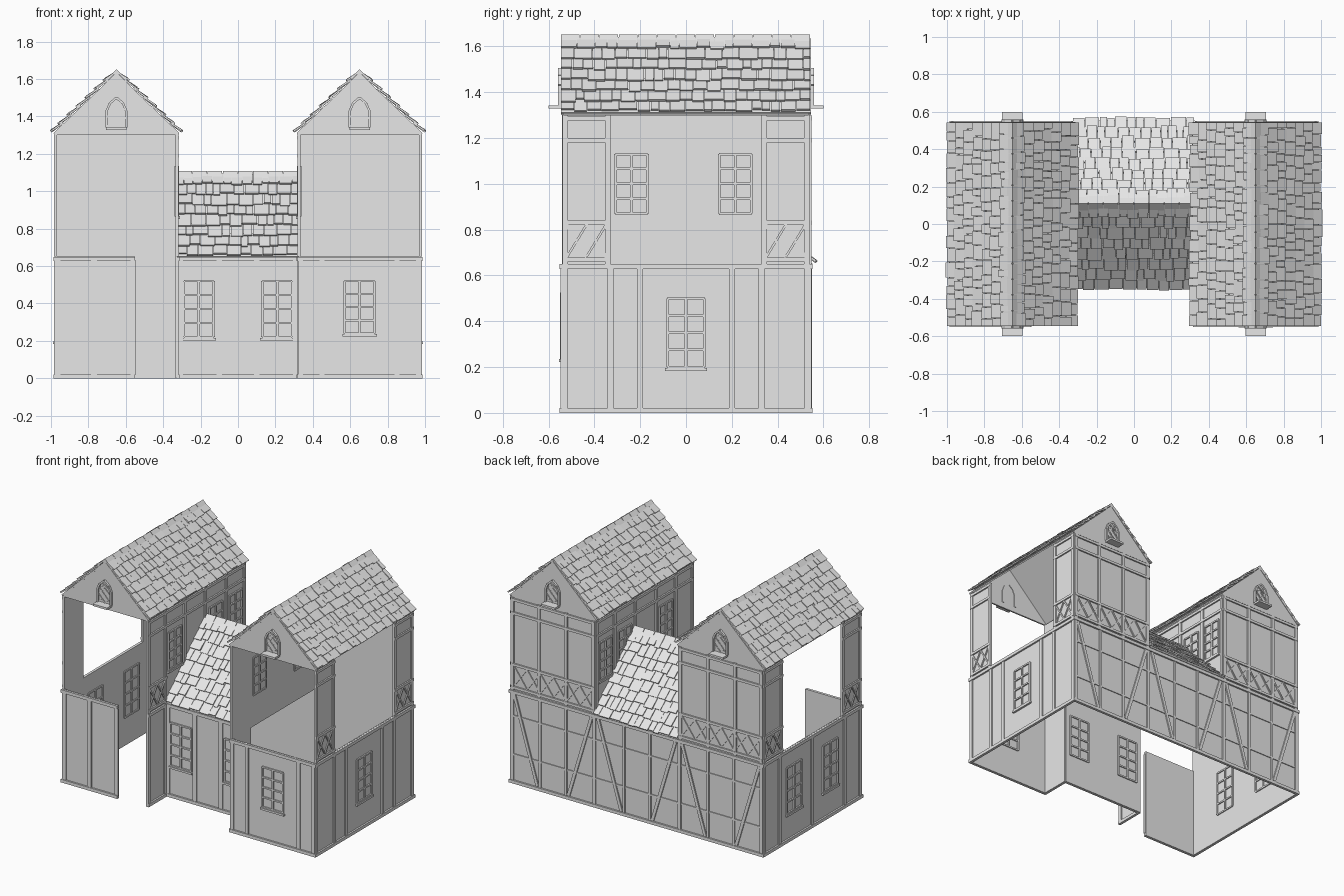
import bpy, bmesh, math, random
from mathutils import Vector

random.seed(4)
cube = bpy.data.objects.get("Cube")
if cube:
    bpy.data.objects.remove(cube)

grey = bpy.data.materials.new("plain_grey")
grey.use_nodes = True
grey.diffuse_color = (0.8, 0.8, 0.8, 1)
grey.node_tree.nodes["Principled BSDF"].inputs["Base Color"].default_value = (0.8, 0.8, 0.8, 1)

W, D = 0.975, 0.54          # half width and half depth of the walls
IN, MID = 0.325, 0.33       # inner tower wall, set-back of the middle front
FLOOR, EAVE = 0.65, 1.3     # storey heights
TOWER = 0.65                # tower centre line


class Part:
    """Collects prisms drawn on an upright plane; u runs along it, d sticks out of it."""

    def __init__(self, name, axis="y", pos=0.0, sign=1):
        self.name, self.axis, self.pos, self.sign = name, axis, pos, sign
        self.bm = bmesh.new()

    def point(self, u, z, d):
        out = self.pos + self.sign * d
        return Vector((out, u, z)) if self.axis == "x" else Vector((u, out, z))

    def solid(self, low, high):
        a = [self.bm.verts.new(p) for p in low]
        b = [self.bm.verts.new(p) for p in high]
        self.bm.faces.new(a)
        self.bm.faces.new(b[::-1])
        for i in range(len(a)):
            j = (i + 1) % len(a)
            self.bm.faces.new((a[i], b[i], b[j], a[j]))

    def prism(self, pts, d0, d1):
        self.solid([self.point(u, z, d0) for u, z in pts],
                   [self.point(u, z, d1) for u, z in pts])

    def box(self, u0, u1, z0, z1, d0=-0.008, d1=0.0):
        self.prism([(u0, z0), (u1, z0), (u1, z1), (u0, z1)], d0, d1)

    def beam(self, u0, z0, u1, z1, w=0.016, d0=-0.004, d1=0.008):
        n = Vector((z0 - z1, u1 - u0)).normalized() * w / 2
        self.prism([(u0 + n.x, z0 + n.y), (u1 + n.x, z1 + n.y),
                    (u1 - n.x, z1 - n.y), (u0 - n.x, z0 - n.y)], d0, d1)

    def posts(self, places, z0, z1, w=0.03):
        for u in places:
            self.box(u - w / 2, u + w / 2, z0, z1, -0.004, 0.008)

    def rails(self, u0, u1, heights, w=0.02, d=0.01):
        for z in heights:
            self.box(u0, u1, z - w / 2, z + w / 2, -0.004, d)

    def lattice(self, u0, u1, z0, z1, n, w=0.01, d=0.007):
        step = (u1 - u0) / n
        for i in range(n):
            a, b = u0 + i * step, u0 + (i + 1) * step
            self.beam(a, z0, b, z1, w, -0.004, d)
            self.beam(a, z1, b, z0, w, -0.004, d - 0.001)

    def window(self, u, z0, z1, w=0.16):
        h, bar = w / 2, dict(d0=-0.015, d1=0.009)
        for k in (-1, 0, 1):
            self.beam(u + k * h, z0, u + k * h, z1, 0.012, **bar)
        for k in range(5):
            z = z0 + (z1 - z0) * k / 4
            self.beam(u - h, z, u + h, z, 0.011, **bar)
        self.box(u - h - 0.012, u + h + 0.012, z0 - 0.018, z0 - 0.004, -0.004, 0.014)

    def base_trim(self, u0, u1):
        self.rails(u0, u1, (0.01, FLOOR - 0.012), 0.022, 0.012)

    def finish(self):
        bmesh.ops.recalc_face_normals(self.bm, faces=self.bm.faces)
        mesh = bpy.data.meshes.new(self.name)
        self.bm.to_mesh(mesh)
        self.bm.free()
        mesh.materials.append(grey)
        bpy.context.collection.objects.link(bpy.data.objects.new(self.name, mesh))


def tiled_slope(part, eave, ridge, u0, u1, rows, place):
    """Deck with ragged rows of overlapping tiles; eave and ridge are (offset, z)."""
    e, r = Vector(eave), Vector(ridge)
    run = r - e
    n = Vector((-run.y, run.x)).normalized()
    n *= 1 if n.y > 0 else -1

    def slab(a, b, t0, t1, lift0, lift1, thick):
        lo, hi = e + run * t0, e + run * t1
        low = [(a, lo + n * lift0), (b, lo + n * lift0), (b, hi + n * lift1), (a, hi + n * lift1)]
        part.solid([place(u, *p) for u, p in low], [place(u, *(p + n * thick)) for u, p in low])

    slab(u0, u1, 0, 1, -0.012, -0.012, 0.01)
    for i in range(rows):
        u = u0
        while u < u1 - 0.005:
            end = min(u + random.uniform(0.035, 0.085), u1)
            end = u1 if u1 - end < 0.025 else end
            drop = random.uniform(0.0, 0.25) if i else random.uniform(-0.05, 0.1)
            slab(u, end - 0.003, (i - drop) / rows, min((i + 1.1) / rows, 1),
                 random.uniform(0.006, 0.013), -0.002, 0.01)
            u = end


def ridge_caps(part, offset, z, u0, u1, place, half=0.05):
    count = round((u1 - u0) / 0.085)
    step = (u1 - u0) / count
    for i in range(count):
        a, b = u0 + i * step, u0 + (i + 1) * step - 0.003
        size = half + random.uniform(-0.008, 0.008)
        for s in (-1, 1):
            pts = [(offset, z), (offset + s * size, z - size), (offset + s * size, z - size - 0.014), (offset, z - 0.014)]
            part.solid([place(a, *p) for p in pts], [place(b, *p) for p in pts])


across = lambda u, o, z: Vector((o, u, z))
along = lambda u, o, z: Vector((u, o, z))

for s, side in ((-1, "right"), (1, "left")):
    # Outer side wall: full lower storey, open bay between two upper panels
    p = Part(side + "_side_wall", "x", s * W, s)
    p.box(-D, D, 0, FLOOR)
    p.base_trim(-D - 0.01, D + 0.01)
    if s > 0:
        p.posts((-0.53, -0.33, -0.2, 0.2, 0.33, 0.53), 0.02, 0.63, 0.026)
        p.window(0, 0.2, 0.5)
    else:
        p.posts((-0.53, -0.36, 0, 0.36, 0.53), 0.02, 0.63, 0.026)
        for y in (-0.2, 0.2):
            p.window(y, 0.2, 0.52)
    for k in (-1, 1):
        a, b = sorted((k * MID, k * D))
        p.box(a, b, FLOOR, EAVE)
        p.posts((a + 0.012, b - 0.012), FLOOR, EAVE, 0.024)
        p.rails(a, b, (0.67, 0.83, 1.19, 1.285), 0.018)
        p.lattice(a + 0.02, b - 0.02, 0.68, 0.82, 2)
    p.finish()

    # Inner tower wall facing the middle wing
    p = Part(side + "_inner_wall", "x", s * IN, -s)
    p.box(-D, D, FLOOR, EAVE)
    p.box(-D, -MID, 0, FLOOR)
    p.base_trim(-D, -MID)
    p.posts((-0.525, -0.345), 0.02, 0.63, 0.026)
    p.posts((-0.53, -0.345, -0.13, 0.1, 0.33, 0.53), FLOOR, EAVE, 0.024)
    p.rails(-D, D, (0.67, 1.19, 1.285), 0.018)
    p.rails(-D, -MID, (0.83,), 0.018)
    p.lattice(-0.52, -0.345, 0.68, 0.82, 2)
    for y in (-0.238, 0.215, 0.43):
        p.window(y, 0.87, 1.13, 0.14)
    p.finish()

    # Upper back wall of the tower
    p = Part(side + "_tower_back", "y", D, 1)
    a, b = sorted((s * IN, s * W))
    p.box(a, b, FLOOR, EAVE)
    p.posts((a + 0.012, s * 0.55, s * 0.76, b - 0.012), FLOOR, EAVE, 0.024)
    p.rails(a, b, (0.67, 0.83, 1.19, 1.285), 0.018)
    p.lattice(a + 0.02, b - 0.02, 0.68, 0.82, 6)
    p.finish()

    # Gables with pointed lattice windows and sills
    c = s * TOWER
    for k, end in ((-1, "front"), (1, "back")):
        p = Part(side + "_" + end + "_gable", "y", k * D, k)
        p.prism([(c - 0.335, EAVE), (c + 0.335, EAVE), (c, 1.635)], -0.008, 0.003)
        half = [(0.052, 1.34), (0.052, 1.43), (0.035, 1.47), (0, 1.5)]
        for m in (-1, 1):
            for (u, z), (u2, z2) in zip(half, half[1:]):
                p.beam(c + m * u, z, c + m * u2, z2, 0.012, -0.012, 0.018)
        for z in (1.345, 1.395):
            p.lattice(c - 0.048, c + 0.048, z, z + 0.05, 2, 0.007, 0.01)
        p.lattice(c - 0.03, c + 0.03, 1.445, 1.48, 1, 0.007, 0.01)
        p.box(c - 0.055, c + 0.055, 1.328, 1.342, 0, 0.06)
        p.finish()

    # Tower roof
    p = Part(side + "_tower_roof")
    for m in (-1, 1):
        tiled_slope(p, (c + m * 0.338, 1.312), (c, 1.635), -0.545, 0.545, 7, across)
    ridge_caps(p, c, 1.652, -0.545, 0.545, across)
    p.finish()

# Front walls of the lower storey; a doorway gap stays beside the right wall
p = Part("right_front_wall", "y", -D, -1)
p.box(-W, -0.55, 0, FLOOR)
p.base_trim(-W - 0.012, -0.55)
p.posts((-0.965, -0.77, -0.56), 0.02, 0.63)
p.finish()

p = Part("left_front_wall", "y", -D, -1)
p.box(IN, W, 0, FLOOR)
p.base_trim(IN - 0.01, W + 0.012)
p.posts((0.335, 0.45, 0.85, 0.965), 0.02, 0.63, 0.026)
p.window(0.65, 0.24, 0.52)
p.finish()

p = Part("middle_front_wall", "y", -MID, -1)
p.box(-IN, IN, 0, FLOOR)
p.base_trim(-IN, IN)
p.posts((-0.31, -0.1, 0.1, 0.31), 0.02, 0.63)
for x in (-0.21, 0.21):
    p.window(x, 0.22, 0.52)
p.finish()

# Long timbered back wall with three braced bays
p = Part("back_wall", "y", D, 1)
p.box(-W, W, 0, FLOOR)
p.base_trim(-W - 0.012, W + 0.012)
p.rails(-W, W, (0.2, 0.47), 0.012, 0.006)
p.posts((-0.965, -0.33, 0.33, 0.965), 0.02, 0.63, 0.024)
for c in (-TOWER, 0, TOWER):
    p.posts((c - 0.1, c + 0.1), 0.02, 0.63, 0.018)
    for m in (-1, 1):
        p.beam(c + m * 0.3, 0.625, c + m * 0.12, 0.025, 0.022, -0.004, 0.009)
p.finish()

# Middle roof between the towers
p = Part("middle_roof")
for eave in (-0.335, 0.555):
    tiled_slope(p, (eave, 0.652), (0.11, 1.09), -IN, IN, 8, along)
ridge_caps(p, 0.11, 1.108, -IN, IN, along)
p.finish()
